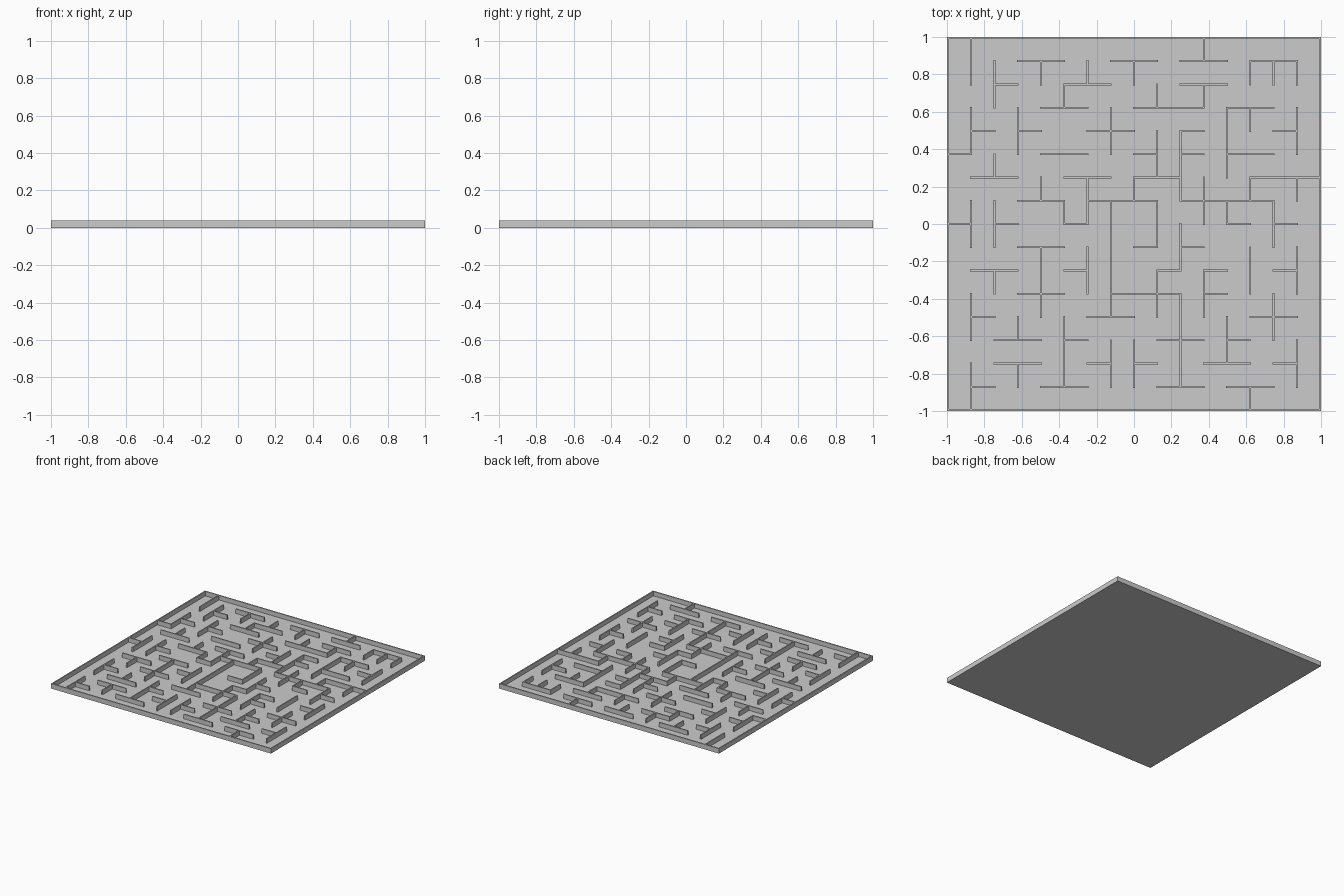
import bpy
import bmesh
from mathutils import Matrix, Vector

cube = bpy.data.objects.get("Cube")
if cube:
    bpy.data.objects.remove(cube, do_unlink=True)

CELLS = 16
THICK = 0.01
HEIGHT = 0.04
FLOOR = 0.003
PITCH = (2 - THICK) / CELLS

# Walls running left to right, one string per inner grid line, back to front
ACROSS = """
...##..##.##.##.
..#..##...##....
....##..###.##..
.#.#..##..#...#.
#...##..#.#.##..
.##..##.##...###
...##.###.####..
#.#..#......#.#.
...##...#.#.....
.##..#...#.#..#.
...##..###.#....
.#....##.....##.
..##.#...##.#...
..##..#.#..##.#.
.#..##...##.##..
""".split()

# Walls running back to front, one string per inner grid line, from -x to +x
ALONG = """
##.##..##..##.##
.##..#.##.#.....
...##.......#.#.
.#....#..###....
..#....#....###.
.#....##.##.....
...##..#####.##.
.#....#......##.
..#.##.##.##....
....###.##.####.
#.#...##..##....
...###.#....##..
.#.#..#..##....#
.#.....##..##...
.#.##.#..##..##.
""".split()

grey = bpy.data.materials.new("light_grey")
grey.use_nodes = True
colour = (0.6, 0.6, 0.6, 1)
grey.diffuse_color = colour
grey.node_tree.nodes["Principled BSDF"].inputs["Base Color"].default_value = colour


def add_box(bm, low, high):
    low, high = Vector(low), Vector(high)
    matrix = Matrix.Translation((low + high) / 2) @ Matrix.Diagonal((*(high - low), 1))
    bmesh.ops.create_cube(bm, size=1, matrix=matrix)


def finish(bm, name):
    mesh = bpy.data.meshes.new(name)
    bm.to_mesh(mesh)
    bm.free()
    mesh.materials.append(grey)
    obj = bpy.data.objects.new(name, mesh)
    bpy.context.collection.objects.link(obj)


def runs(line):
    """Yield start and end of every unbroken stretch of wall."""
    start = None
    for i, mark in enumerate(line + "."):
        if mark == "#" and start is None:
            start = i
        elif mark != "#" and start is not None:
            yield start, i
            start = None


def grid(i):
    return -1 + THICK / 2 + i * PITCH


def build_walls(name, lines, across):
    bm = bmesh.new()
    half = THICK / 2
    for row, line in lines:
        for a, b in runs(line):
            if across:
                low, high = (grid(a), -grid(row)), (grid(b), -grid(row))
            else:
                low, high = (grid(row), -grid(b)), (grid(row), -grid(a))
            add_box(bm, (low[0] - half, low[1] - half, 0),
                    (high[0] + half, high[1] + half, HEIGHT))
    finish(bm, name)


# Floor slab
floor = bmesh.new()
add_box(floor, (-1, -1, 0), (1, 1, FLOOR))
finish(floor, "floor")

# Border and inner walls
edge = [(0, "#" * CELLS), (CELLS, "#" * CELLS)]
build_walls("border_front_back", edge, True)
build_walls("border_sides", edge, False)
build_walls("walls_across", enumerate(ACROSS, 1), True)
build_walls("walls_along", enumerate(ALONG, 1), False)
